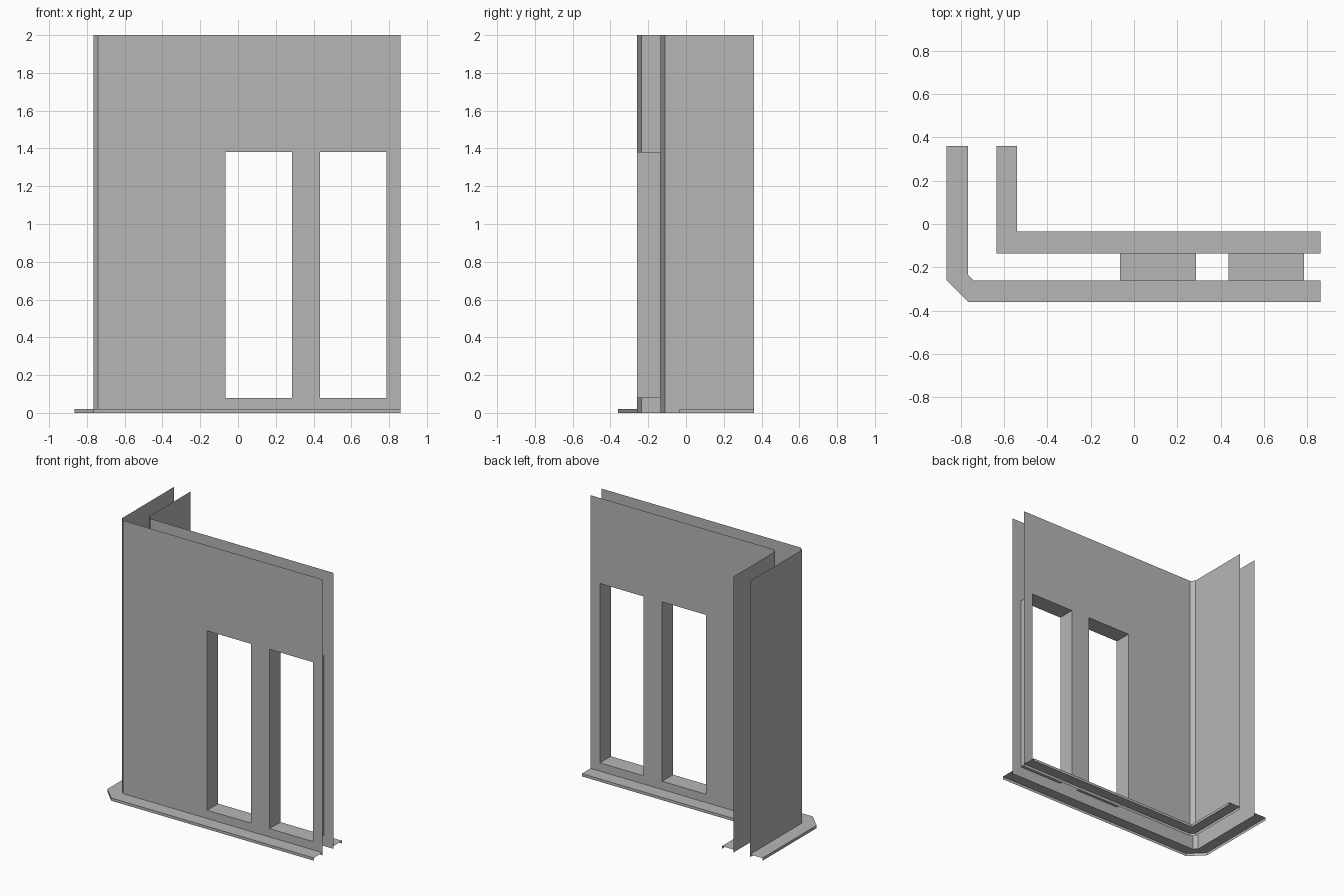
import bpy, bmesh

if "Cube" in bpy.data.objects:
    bpy.data.objects.remove(bpy.data.objects["Cube"])

grey = bpy.data.materials.new("plain grey")
grey.diffuse_color = (0.47, 0.47, 0.47, 1)
grey.use_nodes = True
grey.node_tree.nodes["Principled BSDF"].inputs["Base Color"].default_value = grey.diffuse_color

WINDOWS = [(-0.065, 0.285), (0.435, 0.785)]
SILL, HEAD, TOP, SKIRT = 0.08, 1.38, 2.0, 0.02
END, BACK = 0.86, 0.36
OUT_Y, IN_Y = -0.26, -0.135


def make(name, quads, flip=False):
    """Join quads into one sheet object."""
    bm = bmesh.new()
    for q in quads:
        vs = [bm.verts.new(p) for p in q]
        bm.faces.new(vs[::-1] if flip else vs)
    bmesh.ops.remove_doubles(bm, verts=bm.verts, dist=1e-5)
    me = bpy.data.meshes.new(name)
    bm.to_mesh(me)
    bm.free()
    me.materials.append(grey)
    ob = bpy.data.objects.new(name, me)
    bpy.context.collection.objects.link(ob)
    return ob


def upright(a, b, z0, z1):
    return [(*a, z0), (*b, z0), (*b, z1), (*a, z1)]


def wall(name, path, flip):
    """Thin wall along a plan path; the first run holds the windows."""
    a, b = path[0], path[1]
    xs = sorted([a[0], b[0]] + [x for w in WINDOWS for x in w], reverse=True)
    zs = [0, SILL, HEAD, TOP]
    quads = []
    for x0, x1 in zip(xs, xs[1:]):
        for z0, z1 in zip(zs, zs[1:]):
            if z0 == SILL and (x1, x0) in WINDOWS:
                continue
            quads.append(upright((x0, a[1]), (x1, a[1]), z0, z1))
    for p, q in zip(path[1:], path[2:]):
        quads += [upright(p, q, z0, z1) for z0, z1 in zip(zs, zs[1:])]
    make(name, quads, flip)


def skirting(name, near, far, flip):
    """Flat ledge from the wall with a lip turned down to the floor."""
    ledge, lip = [], []
    for i in range(len(near) - 1):
        ledge.append([(*p, SKIRT) for p in
                      (near[i], near[i + 1], far[i + 1], far[i])])
        lip.append(upright(far[i], far[i + 1], 0, SKIRT))
    # the ledge winds the opposite way to the lip
    make(name, [q if flip else q[::-1] for q in ledge] +
         [q[::-1] if flip else q for q in lip])


# walls with chamfered corners
outer = [(END, OUT_Y), (-0.74, OUT_Y), (-0.765, -0.235), (-0.765, BACK)]
inner = [(END, IN_Y), (-0.61, IN_Y), (-0.635, -0.11), (-0.635, BACK)]
wall("outer_wall", outer, True)
wall("inner_wall", inner, False)

# floor skirtings
skirting("outer_skirting", outer,
         [(END, -0.36), (-0.765, -0.36), (-0.865, -0.26), (-0.865, BACK)], True)
skirting("inner_skirting",
         [(END, IN_Y), (-0.635, IN_Y), (-0.635, BACK)],
         [(END, -0.035), (-0.54, -0.035), (-0.54, BACK)], False)

# window linings between the two walls
for i, (x0, x1) in enumerate(WINDOWS):
    ring = [(x0, SILL), (x1, SILL), (x1, HEAD), (x0, HEAD)]
    quads = []
    for (ax, az), (bx, bz) in zip(ring, ring[1:] + ring[:1]):
        quads.append([(ax, OUT_Y, az), (bx, OUT_Y, bz),
                      (bx, IN_Y, bz), (ax, IN_Y, az)])
    make(f"window_lining_{i + 1}", quads)
